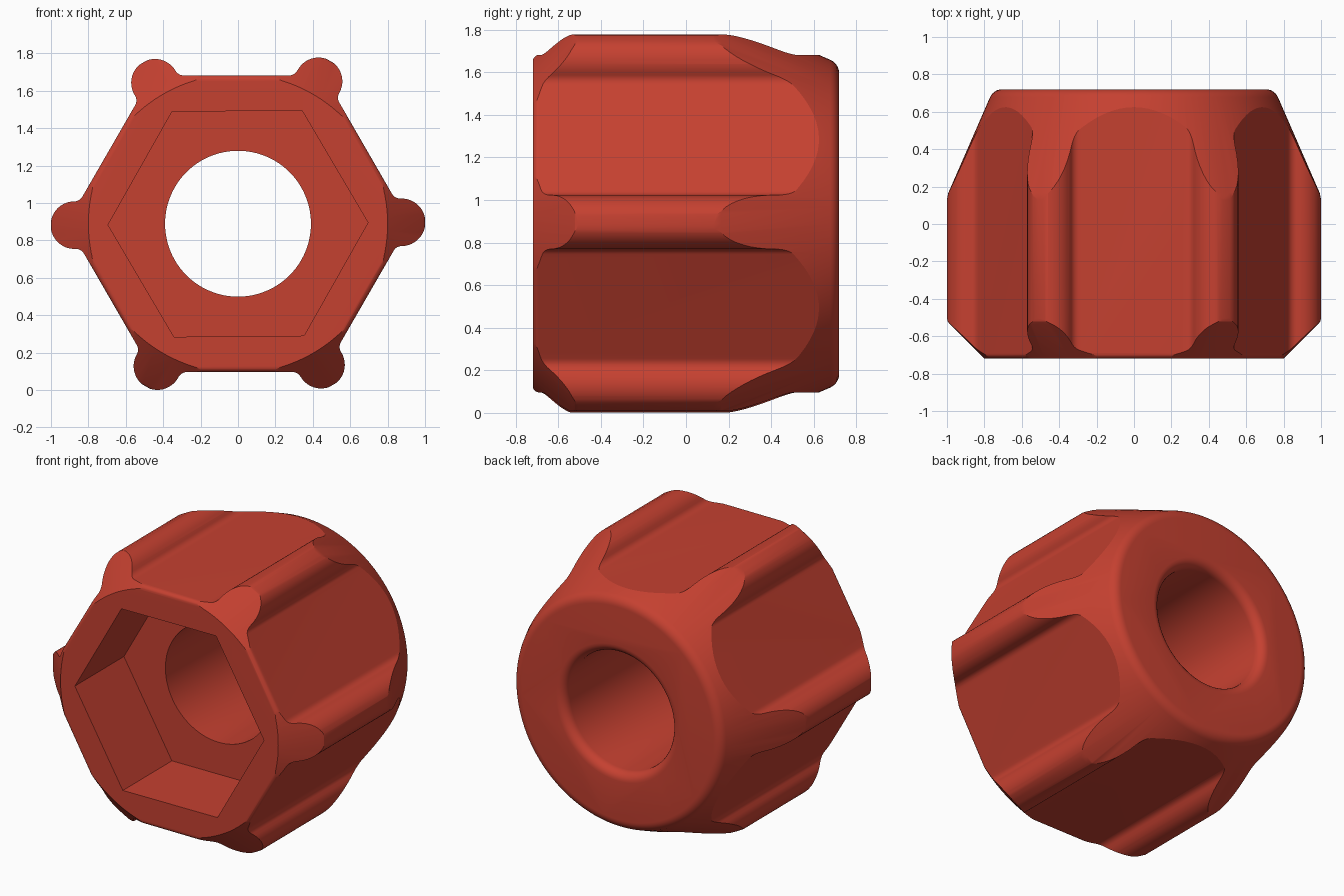
import bpy, bmesh, math
from math import cos, sin, pi, radians, sqrt, atan2

if "Cube" in bpy.data.objects:
    bpy.data.objects.remove(bpy.data.objects["Cube"])

CZ = 0.889                  # height of the axis
FRONT, BACK = -0.72, 0.72
APOTHEM = 0.793             # hexagon flats
RIB_D, RIB_R = 0.875, 0.127 # rib axis distance and radius
FILLET = 0.05               # blend between rib and flat
TWIST = radians(0.5)        # slight turn of ribs and socket

red = bpy.data.materials.new("red plastic")
red.diffuse_color = (0.56, 0.052, 0.030, 1)
red.use_nodes = True
red.node_tree.nodes["Principled BSDF"].inputs["Base Color"].default_value = red.diffuse_color


def skin(name, rings, closed=False):
    """Join equal rings of (x, y, z) points; cap the ends unless closed."""
    bm = bmesh.new()
    loops = [[bm.verts.new(p) for p in ring] for ring in rings]
    n = len(rings[0])
    for a, b in zip(loops, loops[1:]):
        for i in range(n):
            j = (i + 1) % n
            bm.faces.new((a[i], a[j], b[j], b[i]))
    bm.faces.new(loops[0])
    bm.faces.new(loops[-1])
    bmesh.ops.recalc_face_normals(bm, faces=bm.faces)
    me = bpy.data.meshes.new(name)
    bm.to_mesh(me)
    bm.free()
    me.materials.append(red)
    ob = bpy.data.objects.new(name, me)
    bpy.context.collection.objects.link(ob)
    return ob


def lathe(name, profile, segs, turn=0.0):
    """Revolve (radius, y) points around the y axis."""
    return skin(name, [[(r * cos(turn + 2 * pi * i / segs), y,
                         CZ + r * sin(turn + 2 * pi * i / segs))
                        for i in range(segs)] for r, y in profile])


def arc(c, r, a0, a1, n):
    return [(c[0] + r * cos(a0 + (a1 - a0) * i / n),
             c[1] + r * sin(a0 + (a1 - a0) * i / n)) for i in range(n + 1)]


def fillet_centre(side, rib):
    """Centre of the blend circle touching a flat and a rib."""
    na = radians(30 + 60 * side)
    n, t = (cos(na), sin(na)), (-sin(na), cos(na))
    c = rib_centre(rib)
    cn, ct = c[0] * n[0] + c[1] * n[1], c[0] * t[0] + c[1] * t[1]
    h = APOTHEM + FILLET
    d = sqrt((RIB_R + FILLET) ** 2 - (h - cn) ** 2)
    s = ct - math.copysign(d, ct)
    return (n[0] * h + t[0] * s, n[1] * h + t[1] * s), na


def rib_centre(k):
    a = radians(60 * k) + TWIST
    return RIB_D * cos(a), RIB_D * sin(a)


def near(a, ref):
    """Shift an angle to within half a turn of ref."""
    return ref + (a - ref + pi) % (2 * pi) - pi


# Cross-section: six flats with a filleted round rib at each corner
outline = []
for k in range(6):
    c = rib_centre(k)
    mid = radians(60 * k)
    f0, n0 = fillet_centre(k - 1, k)
    f1, n1 = fillet_centre(k, k)
    b0 = near(atan2(f0[1] - c[1], f0[0] - c[0]), mid)
    b1 = near(atan2(f1[1] - c[1], f1[0] - c[0]), mid)
    outline += arc(f0, FILLET, n0 + pi, near(b0 + pi, n0 + pi), 6)
    outline += arc(c, RIB_R, b0, b1, 22)[1:-1]
    outline += arc(f1, FILLET, near(b1 + pi, n1 + pi), n1 + pi, 6)

# Ribbed body with a rounded front rim
rim = 0.03
rings = []
for i in range(6):
    a = pi / 2 * i / 5
    rings.append((1 - rim / APOTHEM * (1 - sin(a)), FRONT + rim * (1 - cos(a))))
rings.append((1, BACK + 0.1))
body = skin("ribbed_nut_cap", [[(x * s, y, CZ + z * s) for x, z in outline]
                               for s, y in rings])

# Turned envelope: front chamfer, back cone and rounded back rim
slope = 0.436
phi = math.atan(slope)
q = 0.07
qy = BACK - q
qr = 1 - slope * (qy + q * sin(phi) - 0.15) - q * cos(phi)
profile = [(0.76, FRONT - 0.04), (0.985, -0.535), (0.996, -0.521), (1.0, -0.505),
           (1.0, 0.13), (0.993, 0.166)]
profile += arc((qr, qy), q, phi, pi / 2, 6)
envelope = lathe("envelope_cutter", profile, 128)

# Hexagonal socket in the front
socket = lathe("socket_cutter", [(0.695, FRONT - 0.2), (0.695, -0.205)], 6, TWIST)

# Through bore with a rounded back lip
lip = 0.06
bore_profile = [(0.39, FRONT - 0.3)]
bore_profile += [(0.39 + lip * (1 - cos(a)), BACK - lip + lip * sin(a))
                 for a in [pi / 2 * i / 6 for i in range(6)]]
bore_profile += [(0.39 + lip, BACK), (0.39 + lip, BACK + 0.1)]
bore = lathe("bore_cutter", bore_profile, 96)

bpy.context.view_layer.objects.active = body
body.select_set(True)
for cutter, op in ((envelope, 'INTERSECT'), (socket, 'DIFFERENCE'), (bore, 'DIFFERENCE')):
    m = body.modifiers.new(cutter.name, 'BOOLEAN')
    m.operation, m.solver, m.object = op, 'EXACT', cutter
    bpy.ops.object.modifier_apply(modifier=m.name)
    bpy.data.objects.remove(cutter)

# One material, smooth curves, crisp socket
body.data.materials.clear()
body.data.materials.append(red)
for p in body.data.polygons:
    p.material_index = 0
bpy.ops.object.shade_smooth_by_angle(angle=radians(20))
